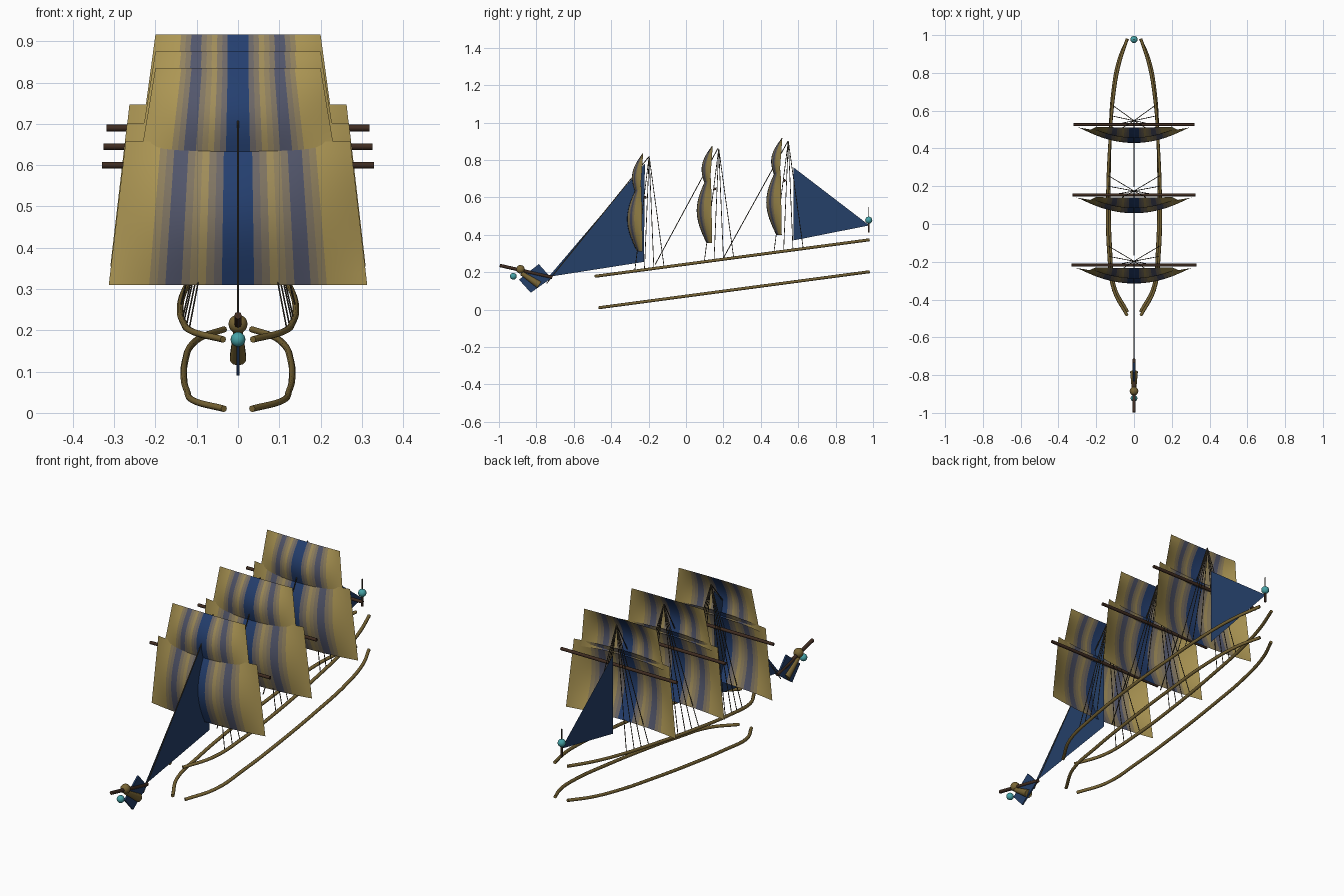
import bpy, math
from mathutils import Vector

if "Cube" in bpy.data.objects:
    bpy.data.objects.remove(bpy.data.objects["Cube"])


def mat(name, c):
    m = bpy.data.materials.new(name)
    m.diffuse_color = (*c, 1)
    m.use_nodes = True
    m.node_tree.nodes["Principled BSDF"].inputs["Base Color"].default_value = m.diffuse_color
    return m


GOLD_C, BLUE_C = Vector((0.42, 0.31, 0.09)), Vector((0.018, 0.05, 0.16))
GOLD = mat("brass", (0.19, 0.13, 0.035))
BLUE = mat("navy_cloth", (0.018, 0.05, 0.14))
WOOD = mat("dark_wood", (0.05, 0.025, 0.015))
ROPE = mat("rope", (0.05, 0.04, 0.025))
TEAL = mat("teal_glass", (0.06, 0.36, 0.38))
STRIPES = [mat(f"sail_tint_{i}", BLUE_C.lerp(GOLD_C, i / 6)) for i in range(7)]


def mesh_obj(name, verts, faces, m):
    me = bpy.data.meshes.new(name)
    me.from_pydata(verts, [], faces)
    me.materials.append(m)
    o = bpy.data.objects.new(name, me)
    bpy.context.collection.objects.link(o)
    return o


def rod(name, a, b, r1, m, r2=None, sides=8):
    a, b = Vector(a), Vector(b)
    bpy.ops.mesh.primitive_cone_add(vertices=sides, radius1=r1, radius2=r1 if r2 is None else r2,
                                    depth=(b - a).length, location=(a + b) / 2,
                                    rotation=(b - a).to_track_quat('Z', 'Y').to_euler())
    o = bpy.context.object
    o.name = name
    o.data.materials.append(m)
    bpy.ops.object.shade_smooth_by_angle(angle=math.radians(50))


def ball(name, loc, r, m):
    bpy.ops.mesh.primitive_uv_sphere_add(segments=16, ring_count=10, radius=r, location=loc)
    o = bpy.context.object
    o.name = name
    o.data.materials.append(m)
    bpy.ops.object.shade_smooth()


def tube(name, pts, r, m):
    cu = bpy.data.curves.new(name, 'CURVE')
    cu.dimensions = '3D'
    cu.bevel_depth, cu.bevel_resolution, cu.resolution_u, cu.use_fill_caps = r, 2, 5, True
    s = cu.splines.new('BEZIER')
    s.bezier_points.add(len(pts) - 1)
    for bp, p in zip(s.bezier_points, pts):
        bp.co = p
        bp.handle_left_type = bp.handle_right_type = 'AUTO'
    cu.materials.append(m)
    o = bpy.data.objects.new(name, cu)
    bpy.context.collection.objects.link(o)
    bpy.ops.object.select_all(action='DESELECT')
    o.select_set(True)
    bpy.context.view_layer.objects.active = o
    bpy.ops.object.convert(target='MESH')


def interp(table, x):
    for (a, va), (b, vb) in zip(table, table[1:]):
        if x <= b:
            return va + (vb - va) * (x - a) / (b - a)
    return table[-1][1]


# gold amount across the half width of a sail
TINT = [(0, 0), (0.1, 0), (0.3, 0.9), (0.5, 0.05), (0.72, 1), (1, 1)]


def sail(name, bottom, top, b_low, b_mid, b_top):
    """bottom/top = (half width, y, z); b_* = forward billow"""
    nu, nv = 32, 12
    verts, faces, tints = [], [], []
    for j in range(nv + 1):
        v = j / nv
        w, y, z = (p + (q - p) * v for p, q in zip(bottom, top))
        belly = b_low * (1 - v) + b_top * v + (b_mid - (b_low + b_top) / 2) * math.sin(math.pi * v)
        for i in range(nu + 1):
            u = 2 * i / nu - 1
            verts.append((u * w, y - belly * (1 - u * u), z))
    for j in range(nv):
        for i in range(nu):
            k = j * (nu + 1) + i
            faces.append((k, k + 1, k + nu + 2, k + nu + 1))
            u = abs(2 * (i + 0.5) / nu - 1)
            tints.append(round(6 * interp(TINT, u)))
    o = mesh_obj(name, verts, faces, STRIPES[0])
    for m in STRIPES[1:]:
        o.data.materials.append(m)
    for p, t in zip(o.data.polygons, tints):
        p.material_index = t
        p.use_smooth = True


# hull rails: half width along y, height rises towards the stern
UPPER = [(-0.485, 0.036), (-0.35, 0.108), (-0.15, 0.134), (0.1, 0.14), (0.43, 0.128),
         (0.7, 0.105), (0.85, 0.077), (0.98, 0.036)]
LOWER = [(-0.465, 0.034), (-0.33, 0.104), (-0.13, 0.124), (0.1, 0.131), (0.44, 0.127),
         (0.7, 0.112), (0.87, 0.08), (0.98, 0.034)]


def up_z(y):
    return 0.178 + 0.133 * (y + 0.485)


for side, s in (("left", -1), ("right", 1)):
    tube(f"upper_rail_{side}", [(s * x, y, up_z(y)) for y, x in UPPER], 0.008, GOLD)
    tube(f"lower_rail_{side}", [(s * x, y, 0.01 + 0.133 * (y + 0.465)) for y, x in LOWER], 0.008, GOLD)

# three sets of sails, yards and shrouds
MASTS = [("fore", -0.232, 0.0, 0.33), ("main", 0.14, 0.045, 0.326), ("aft", 0.512, 0.09, 0.319)]
for name, y, dz, yard in MASTS:
    k = yard / 0.33
    sail(f"{name}_lower_sail", (0.313 * k, y, 0.31 + dz), (0.272 * k, y - 0.006, 0.657 + dz), 0.03, 0.08, 0.025)
    sail(f"{name}_upper_sail", (0.235 * k, y - 0.012, 0.627 + dz), (0.2, y + 0.003, 0.835 + dz * 0.9),
         0.028, 0.05, 0.004)
    rod(f"{name}_yard", (-yard, y + 0.014, 0.60 + dz), (yard, y + 0.014, 0.60 + dz), 0.008, WOOD)
    head = (0, y + 0.035, 0.82 + dz * 0.9)
    for s in (-1, 1):
        for n, d in enumerate((-0.042, 0.01, 0.06, 0.115)):
            rod(f"{name}_shroud_{n}", (s * interp(UPPER, y + d), y + d, up_z(y + d)), head, 0.002, ROPE, sides=5)

# stays along the centre line
for a, b in [((0, -0.745, 0.14), (0, -0.2, 0.815)), ((0, -0.165, 0.24), (0, 0.17, 0.86)),
             ((0, 0.197, 0.27), (0, 0.545, 0.9))]:
    rod("stay", a, b, 0.0025, ROPE, sides=5)

# triangular fore-and-aft sails
mesh_obj("jib_sail", [(0, -0.735, 0.175), (0, -0.225, 0.255), (0, -0.22, 0.78)], [(0, 1, 2)], BLUE)
mesh_obj("spanker_sail", [(0, 0.575, 0.37), (0, 0.98, 0.45), (0, 0.575, 0.76)], [(0, 1, 2)], BLUE)

# stern lantern
rod("lantern_post", (0, 0.977, 0.412), (0, 0.977, 0.47), 0.005, WOOD)
rod("lantern_spike", (0, 0.977, 0.48), (0, 0.977, 0.548), 0.0025, ROPE, sides=6)
ball("stern_lantern", (0, 0.977, 0.478), 0.019, TEAL)

# bow figure: spar, head, robe, cape plate and lamp
rod("bow_spar", (0, -0.996, 0.236), (0, -0.715, 0.172), 0.009, WOOD)
ball("figure_head", (0, -0.885, 0.215), 0.023, GOLD)
rod("figure_robe", (0, -0.785, 0.132), (0, -0.88, 0.195), 0.021, GOLD, 0.012, 10)
ball("bow_lamp", (0, -0.923, 0.178), 0.018, TEAL)
cape = [(-0.787, 0.243), (-0.72, 0.168), (-0.83, 0.09), (-0.893, 0.16)]
mesh_obj("figure_cape", [(x, y, z) for x in (-0.004, 0.004) for y, z in cape],
         [(3, 2, 1, 0), (4, 5, 6, 7)] + [(i, (i + 1) % 4, (i + 1) % 4 + 4, i + 4) for i in range(4)], BLUE)
